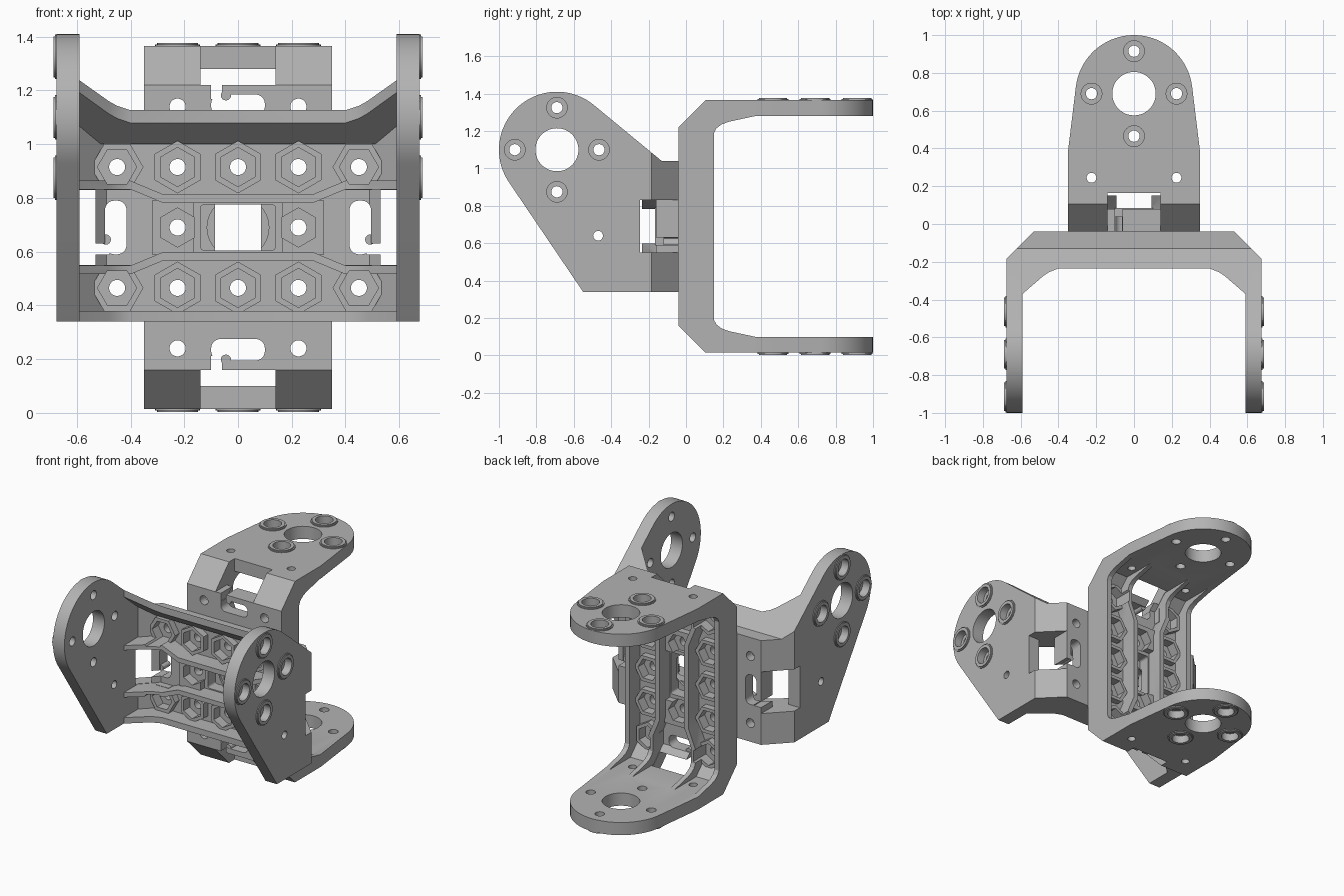
import bpy, bmesh, math
from mathutils import Matrix, Vector

if "Cube" in bpy.data.objects:
    bpy.data.objects.remove(bpy.data.objects["Cube"])

grey = bpy.data.materials.new("plain grey")
grey.use_nodes = True
colour = (0.45, 0.45, 0.45, 1)
grey.diffuse_color = colour
grey.node_tree.nodes["Principled BSDF"].inputs["Base Color"].default_value = colour

# Local frame of a bracket: u along the base, v across it, w towards the arm tips
PLACE = {"u": lambda a, b, t: (t, b, a),
         "v": lambda a, b, t: (a, t, b),
         "w": lambda a, b, t: (a, b, t)}


def circle(a, b, r, n=32, turn=0.0):
    return [(a + r * math.cos(turn + math.tau * i / n),
             b + r * math.sin(turn + math.tau * i / n)) for i in range(n)]


def rect(a0, a1, b0, b1):
    return [(a0, b0), (a1, b0), (a1, b1), (a0, b1)]


def rounded(a0, a1, b0, b1, r):
    pts = []
    for k, (a, b) in enumerate([(a1 - r, b1 - r), (a0 + r, b1 - r), (a0 + r, b0 + r), (a1 - r, b0 + r)]):
        for i in range(7):
            t = math.radians(90 * k + 15 * i)
            pts.append((a + r * math.cos(t), b + r * math.sin(t)))
    return pts


def mirrored(half):
    return half + [(-a, b) for a, b in reversed(half)]


def solid(name, prisms):
    """One mesh object from (outline, axis, low, high) prisms."""
    bm = bmesh.new()
    for pts, axis, lo, hi in prisms:
        ends = [[bm.verts.new(PLACE[axis](a, b, t)) for a, b in pts] for t in (lo, hi)]
        bm.faces.new(ends[0])
        bm.faces.new(ends[1])
        for i in range(len(pts)):
            j = (i + 1) % len(pts)
            bm.faces.new((ends[0][i], ends[0][j], ends[1][j], ends[1][i]))
    bmesh.ops.recalc_face_normals(bm, faces=bm.faces)
    mesh = bpy.data.meshes.new(name)
    bm.to_mesh(mesh)
    bm.free()
    ob = bpy.data.objects.new(name, mesh)
    bpy.context.collection.objects.link(ob)
    return ob


def combine(ob, other, operation):
    mod = ob.modifiers.new("combine", "BOOLEAN")
    mod.operation, mod.solver, mod.object = operation, "EXACT", other
    deps = bpy.context.evaluated_depsgraph_get()
    mesh = bpy.data.meshes.new_from_object(ob.evaluated_get(deps))
    ob.modifiers.clear()
    ob.data = mesh
    bpy.data.objects.remove(other)


def rounded_tip(p_low, p_high, centre, r):
    """Arc around an arm tip, tangent to the two straight edges."""
    c = Vector(centre)

    def tangent(p, sign):
        d = Vector(p) - c
        return math.atan2(d.y, d.x) + sign * math.acos(r / d.length)
    lo, hi = tangent(p_low, 1), tangent(p_high, -1)
    hi += math.tau * math.ceil((lo - hi) / math.tau)
    return [(c.x + r * math.cos(lo + (hi - lo) * i / 36),
             c.y + r * math.sin(lo + (hi - lo) * i / 36)) for i in range(37)]


def bracket(name, length, centre, low_edge, high_edge, rail_top, rails, pin_holes, matrix):
    cw, cv = centre
    # Folded plate, trimmed to the arm outline
    half = [(.53, 0), (.675, .145), (.675, length + .05), (.59, length + .05), (.59, .18), (.49, .08)]
    ob = solid(name, [(mirrored(half), "v", -.6, .9)])
    outline = low_edge + rounded_tip(low_edge[-1], high_edge[0], centre, .31) + high_edge
    combine(ob, solid("outline", [(outline, "u", -.9, .9)]), "INTERSECT")

    # Edge rails and inner ribs that sweep up into the arms
    strips = [(r, "u", -.8, .8) for r in rails]
    path = [(.8, .158), (.4, .158), (.28, .108)]
    path = mirrored(path)
    for s in (-1, 1):
        rib = [(a, s * (b + .016)) for a, b in path] + [(a, s * (b - .016)) for a, b in reversed(path)]
        strips.append((rib, "w", -.1, .6))
    ribs = solid("ribs", strips)
    fill = mirrored([(.51, .04), (.63, .15), (.63, rail_top[0][1])] + rail_top)
    combine(ribs, solid("fill", [(fill, "v", -.8, .9)]), "INTERSECT")
    combine(ob, ribs, "UNION")

    # Nut seats on the base and round pads on the arms
    seats = [(u, v) for u in (-.45, -.225, 0, .225, .45) for v in (-.225, .225)]
    seats += [(-.225, 0), (.225, 0)]
    turn = lambda u: 0 if abs(u) > .4 else math.pi / 6
    pads = [(cw + .225, cv), (cw - .225, cv), (cw, cv + .225), (cw, cv - .225)]
    adds = [(circle(u, v, .098, 6, turn(u)), "w", .04, .125) for u, v in seats if v]
    for s in (-1, 1):
        adds.append((rect(s * .165, s * .32, -.1, .1), "w", .04, .125))
        for p in pads:
            adds.append((circle(*p, .076), "u", s * .62, s * .687))
            adds.append((circle(*p, .083), "u", s * .63, s * .681))
    # Stepped pads go on in two passes so that pieces in a pass stay apart
    wide = [a for i, a in enumerate(adds) if a[1] == "w" or abs(a[3]) < .685]
    slim = [a for a in adds if a not in wide]
    combine(ob, solid("pads", wide), "UNION")
    combine(ob, solid("pad_tops", slim), "UNION")

    # Nut pockets, counterbores, cable slots and corner windows
    first = [(circle(u, v, .073, 6, turn(u)), "w", .06, .3) for u, v in seats]
    first.append((rounded(-.14, .14, -.085, .085, .015), "w", -.1, .4))
    second = [(circle(u, v, .03, 20), "w", -.1, .3) for u, v in seats]
    second.append((circle(0, 0, .115), "w", -.1, .015))
    for s in (-1, 1):
        first.append((rounded(*sorted((s * .415, s * .495)), -.1, .1, .035), "w", -.1, .4))
        first.append((rect(s * .53, s * .8, -.14, .14), "w", -.1, .205))
        second.append((rect(s * .478, s * .56, -.1, -.06), "w", -.1, .19))
        for p in pads:
            first.append((circle(*p, .055), "u", s * .635, s * .8))
            second.append((circle(*p, .03, 20), "u", s * .5, s * .8))
        second.append((circle(cw, cv, .115, 48), "u", s * .5, s * .8))
        second += [(circle(*p, .026, 20), "u", s * .5, s * .8) for p in pin_holes]
    combine(ob, solid("pockets", first), "DIFFERENCE")
    combine(ob, solid("holes", second), "DIFFERENCE")

    # Curled tips of the cable hooks
    tips = solid(name + "_hook_tips",
                 [(circle(s * .492, -.045, .019, 20), "w", .002, .078) for s in (-1, 1)])
    for part in (ob, tips):
        part.data.transform(matrix)
        part.data.materials.clear()
        part.data.materials.append(grey)
        bpy.ops.object.select_all(action="DESELECT")
        part.select_set(True)
        bpy.context.view_layer.objects.active = part
        bpy.ops.object.shade_smooth_by_angle(angle=math.radians(25))


base = Matrix.Translation((0, -.04, .69))

# Front bracket: wide base, arms with raised tips and a sloping top rail
bracket("front_bracket", .96, (.65, .41),
        [(0, -.35), (.51, -.35)], [(.09, .35), (0, .35)],
        [(.59, .33), (.48, .235), (.45, .215), (.4, .195)],
        [rect(-.1, .6, -.35, -.31),
         [(-.1, .35), (.09, .35), (.42, .622), (.42, .577), (.1, .31), (-.1, .31)]],
        [(.43, -.05)],
        base @ Matrix.Rotation(math.pi / 2, 4, "X"))

# Rear bracket: upright base, level symmetric arms
swap = Matrix(((0, 1, 0, 0), (0, 0, 1, 0), (1, 0, 0, 0), (0, 0, 0, 1)))
bracket("rear_bracket", 1.04, (.73, 0),
        [(0, .35), (0, -.35), (.42, -.35)], [(.42, .35)],
        [(.59, .41), (.575, .34), (.56, .27), (.545, .23), (.525, .203), (.5, .19)],
        [rect(-.1, .6, -.35, -.315), rect(-.1, .6, .315, .35)],
        [(.285, -.225), (.285, .225)],
        base @ swap)
